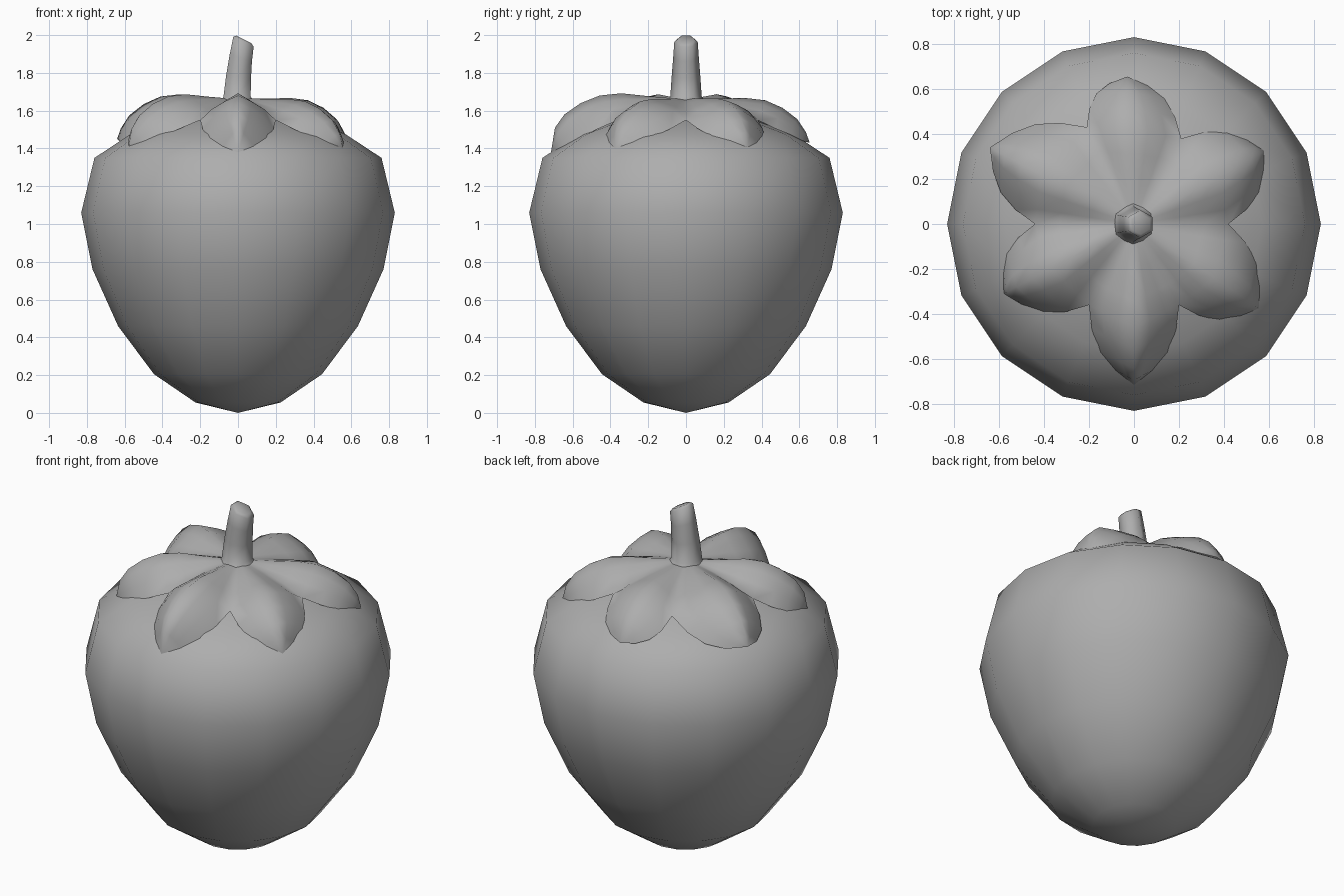
import bpy, bmesh
from math import sin, cos, pi, hypot, radians
from mathutils import Vector

if "Cube" in bpy.data.objects:
    bpy.data.objects.remove(bpy.data.objects["Cube"])

grey = bpy.data.materials.new("mid_grey")
grey.diffuse_color = (0.42, 0.42, 0.42, 1)
grey.use_nodes = True
grey.node_tree.nodes["Principled BSDF"].inputs["Base Color"].default_value = grey.diffuse_color


def make_object(name, bm, angle):
    bmesh.ops.remove_doubles(bm, verts=bm.verts, dist=0.0005)
    bmesh.ops.recalc_face_normals(bm, faces=bm.faces)
    me = bpy.data.meshes.new(name)
    bm.to_mesh(me)
    bm.free()
    me.materials.append(grey)
    ob = bpy.data.objects.new(name, me)
    bpy.context.collection.objects.link(ob)
    bpy.ops.object.select_all(action='DESELECT')
    ob.select_set(True)
    bpy.context.view_layer.objects.active = ob
    bpy.ops.object.shade_smooth_by_angle(angle=radians(angle))
    return ob


def skin(bm, rows, closed=False):
    grid = [[bm.verts.new(p) for p in r] for r in rows]
    n = len(rows[0])
    for a, b in zip(grid, grid[1:]):
        for j in range(n if closed else n - 1):
            k = (j + 1) % n
            bm.faces.new((a[j], a[k], b[k], b[j]))
    return grid


# berry body: 16-sided lathe
profile = [(0.225, 0.055), (0.445, 0.205), (0.635, 0.46), (0.77, 0.76),
           (0.83, 1.06), (0.76, 1.35), (0.57, 1.475), (0.32, 1.565)]
bm = bmesh.new()
rings = [[(r * cos(i * pi / 8), r * sin(i * pi / 8), z) for i in range(16)]
         for r, z in profile]
grid = skin(bm, rings, True)
for ring, z in ((grid[0], 0.0), (grid[-1], 1.6)):
    pole = bm.verts.new((0, 0, z))
    for i in range(16):
        bm.faces.new((ring[i], ring[(i + 1) % 16], pole))
make_object("berry_body", bm, 60)


def body_z(r):
    upper = profile[5:] + [(0, 1.6)]
    for (r0, z0), (r1, z1) in zip(upper, upper[1:]):
        if r >= r1:
            return z1 + (z0 - z1) * (r - r1) / (r0 - r1)


# leafy cap: six ridged leaves meeting in valleys; tips as (x, y, tip z, ridge lift)
tips = [(0, -0.715, 1.38, 0.02), (0.555, -0.375, 1.4, -0.01), (0.58, 0.325, 1.4, -0.005),
        (-0.03, 0.655, 1.43, -0.005), (-0.64, 0.34, 1.45, 0.015), (-0.58, -0.31, 1.4, 0.015)]
notches = [(0.20, -0.36), (0.42, 0), (0.21, 0.38), (-0.21, 0.43), (-0.44, 0), (-0.20, -0.36)]
ridge = [(0.09, 1.665), (0.28, 1.667), (0.48, 1.672), (0.64, 1.66),
         (0.78, 1.62), (0.9, 1.56), (0.97, 1.49)]
valley = [(0.15, 1.66), (0.45, 1.635), (0.75, 1.595), (1.0, 1.55)]
bm = bmesh.new()
for i, (tx, ty, tz, lift) in enumerate(tips):
    def edge_point(k, n, side):
        if k < 4:
            f, z = valley[k]
            return Vector((n[0] * f, n[1] * f, z))
        u = (k - 3) / 4
        d = Vector((tx - n[0], ty - n[1], 0))
        out = Vector((-d.y, d.x, 0)).normalized() * side
        p = Vector((n[0], n[1], 0)) + d * u + out * 0.06 * sin(pi * u)
        base = max(body_z(hypot(p.x, p.y)) + 0.012, 1.36)
        p.z = base + (tz - base) * u * u
        return p

    rows = []
    for k, (f, z) in enumerate(ridge):
        mid = Vector((tx * f, ty * f, z + lift * min(1, k / 2)))
        puff = Vector((0, 0, (0, 0, 0.004, 0.018, 0.024, 0.02, 0.01)[k]))
        a = edge_point(k, notches[i - 1], -1)
        b = edge_point(k, notches[i], 1)
        rows.append([a, a.lerp(mid, 0.3) + puff, a.lerp(mid, 0.65) + puff * 0.8, mid,
                     b.lerp(mid, 0.65) + puff * 0.8, b.lerp(mid, 0.3) + puff, b])
    last = skin(bm, rows)[-1]
    tip = bm.verts.new((tx, ty, tz))
    for a, b in zip(last, last[1:]):
        bm.faces.new((a, b, tip))
# centre of the cap, under the stem
bmesh.ops.remove_doubles(bm, verts=bm.verts, dist=0.0005)
bmesh.ops.holes_fill(bm, edges=[e for e in bm.edges if e.is_boundary and
                                all(v.co.xy.length < 0.09 for v in e.verts)], sides=0)
make_object("leaf_cap", bm, 70)

# stem: bent hexagonal tube with a slanted, bevelled end; (x, z, radius, slant)
stem = [(0, 1.645, 0.105, 0), (-0.005, 1.675, 0.083, 0), (0.003, 1.78, 0.076, -0.1),
        (0.015, 1.88, 0.068, -0.3), (0.029, 1.965, 0.062, -0.5), (0.031, 1.977, 0.046, -0.5)]
bm = bmesh.new()
rings = []
for x, z, r, slant in stem:
    ring = []
    for i in range(6):
        a = pi / 6 + i * pi / 3
        ring.append((x + r * cos(a), r * sin(a), z + slant * r * cos(a)))
    rings.append(ring)
grid = skin(bm, rings, True)
bm.faces.new(grid[-1])
make_object("stem", bm, 65)
